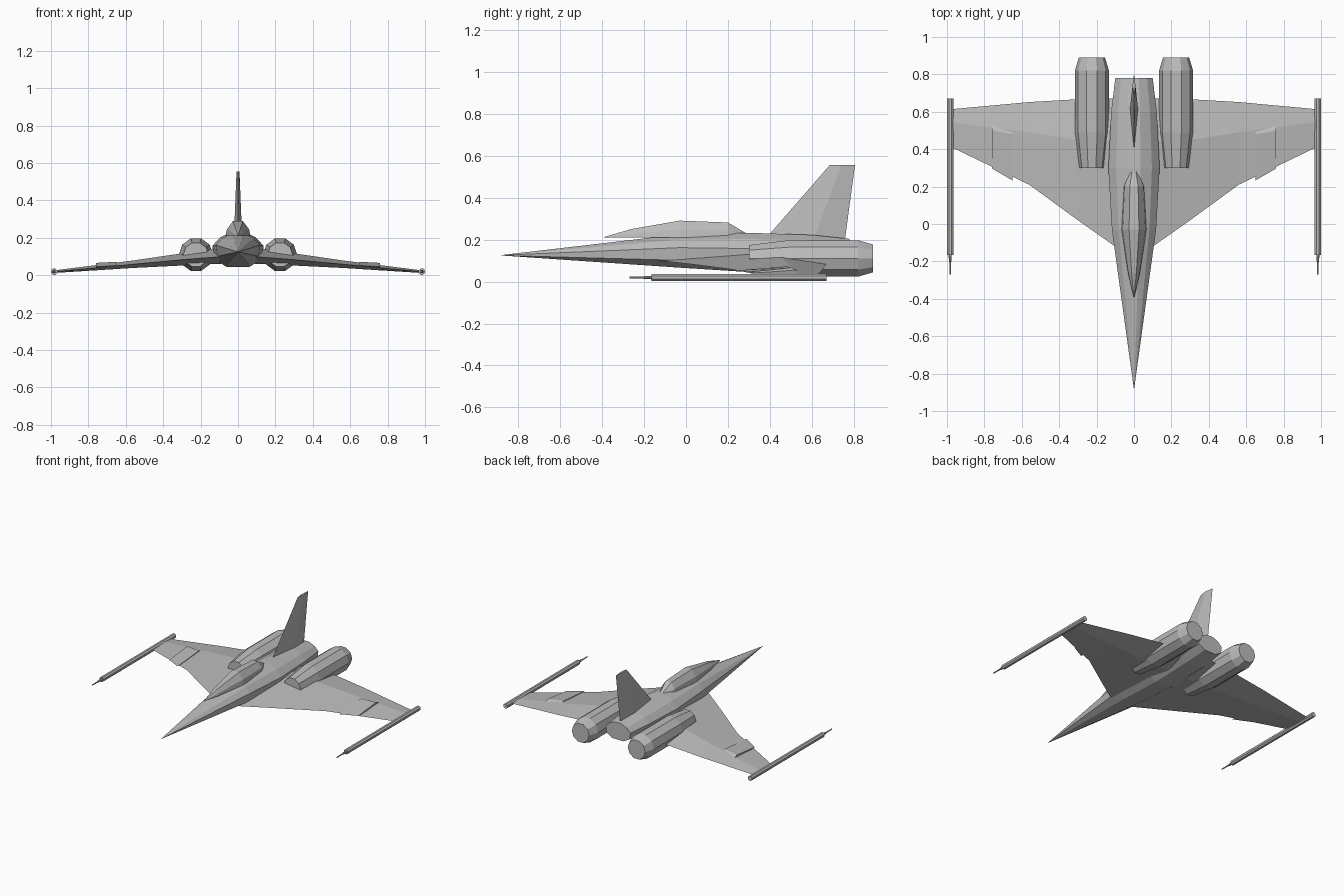
import bpy
import bmesh
from math import cos, sin, pi

cube = bpy.data.objects.get("Cube")
if cube:
    bpy.data.objects.remove(cube, do_unlink=True)

grey = bpy.data.materials.new("hull grey")
grey.use_nodes = True
grey.diffuse_color = (0.5, 0.5, 0.5, 1)
grey.node_tree.nodes["Principled BSDF"].inputs["Base Color"].default_value = (0.5, 0.5, 0.5, 1)


def loft(name, rings, mirrored=False):
    """Skin a list of equal rings into a closed flat-shaded solid."""
    bm = bmesh.new()
    loops = [[bm.verts.new(p) for p in ring] for ring in rings]
    n = len(loops[0])
    for a, b in zip(loops, loops[1:]):
        for i in range(n):
            j = (i + 1) % n
            bm.faces.new((a[i], a[j], b[j], b[i]))
    bm.faces.new(loops[0])
    bm.faces.new(loops[-1][::-1])
    bmesh.ops.remove_doubles(bm, verts=bm.verts, dist=0.0002)
    bmesh.ops.recalc_face_normals(bm, faces=bm.faces)
    mesh = bpy.data.meshes.new(name)
    bm.to_mesh(mesh)
    bm.free()
    mesh.materials.append(grey)
    obj = bpy.data.objects.new(name, mesh)
    bpy.context.collection.objects.link(obj)
    if mirrored:
        mod = obj.modifiers.new("mirror", 'MIRROR')
        mod.use_mirror_merge = False
    return obj


def tube(name, x, z, sides, stations, mirrored=True):
    """Round body along y from (y, radius) stations, flat side on top."""
    angles = [2 * pi * (i + 0.5) / sides + pi / 2 for i in range(sides)]
    return loft(name, [[(x + r * cos(a), y, z + r * sin(a)) for a in angles]
                       for y, r in stations], mirrored)


# Fuselage: ten-sided section, stretched to half width, top and bottom
half = [(0.26, 1), (0.7, 0.84), (1, 0.6), (0.93, 0.22), (0.45, 0)]
section = half + [(-x, z) for x, z in reversed(half)]
body = [(-0.88, 0.001, 0.126, 0.124), (-0.03, 0.118, 0.225, 0.066),
        (0.3, 0.137, 0.232, 0.045), (0.6, 0.122, 0.222, 0.06),
        (0.78, 0.10, 0.203, 0.08)]
loft("fuselage", [[(x * w, y, low + z * (top - low)) for x, z in section]
                  for y, w, top, low in body])

# Canopy: faceted dome on a flat base
dome = [(1, 0), (0.9, 0.45), (0.4, 1), (-0.4, 1), (-0.9, 0.45), (-1, 0)]
canopy = [(-0.39, 0.002, 0.212), (-0.26, 0.032, 0.25), (-0.03, 0.066, 0.29),
          (0.2, 0.055, 0.281), (0.29, 0.022, 0.228)]
loft("canopy", [[(x * w, y, 0.21 + z * (top - 0.21)) for x, z in dome]
                for y, w, top in canopy])

# Tail fin: diamond section
loft("tail_fin", [[(0, front, z), (w, ridge, z), (0, back, z), (-w, ridge, z)]
                  for z, front, ridge, back, w in
                  [(0.205, 0.38, 0.61, 0.758, 0.022), (0.555, 0.685, 0.74, 0.805, 0.008)]])


def wing_ring(x, lead, crest, trail, edge, top, low):
    return [(x, lead, edge), (x, crest, top), (x, trail, edge), (x, crest, low)]


# Wings and the raised leading edge panels
loft("wing", [wing_ring(0.08, -0.135, 0.44, 0.672, 0.10, 0.15, 0.062),
              wing_ring(0.3, 0.02, 0.45, 0.667, 0.083, 0.117, 0.052),
              wing_ring(0.56, 0.21, 0.49, 0.652, 0.059, 0.079, 0.039),
              wing_ring(0.985, 0.415, 0.545, 0.613, 0.019, 0.026, 0.012)], True)
loft("wing_panel", [wing_ring(0.65, 0.233, 0.48, 0.53, 0.052, 0.072, 0.034),
                    wing_ring(0.76, 0.297, 0.50, 0.545, 0.045, 0.066, 0.026)], True)

# Engines and wingtip rods
tube("engine", 0.225, 0.11, 10, [(0.3, 0.067), (0.49, 0.091), (0.82, 0.091), (0.89, 0.07)])
tube("wingtip_rod", 0.983, 0.019, 8, [(-0.27, 0.004), (-0.205, 0.005), (-0.2, 0.007),
                                      (-0.165, 0.009), (-0.165, 0.018), (0.67, 0.018)])
